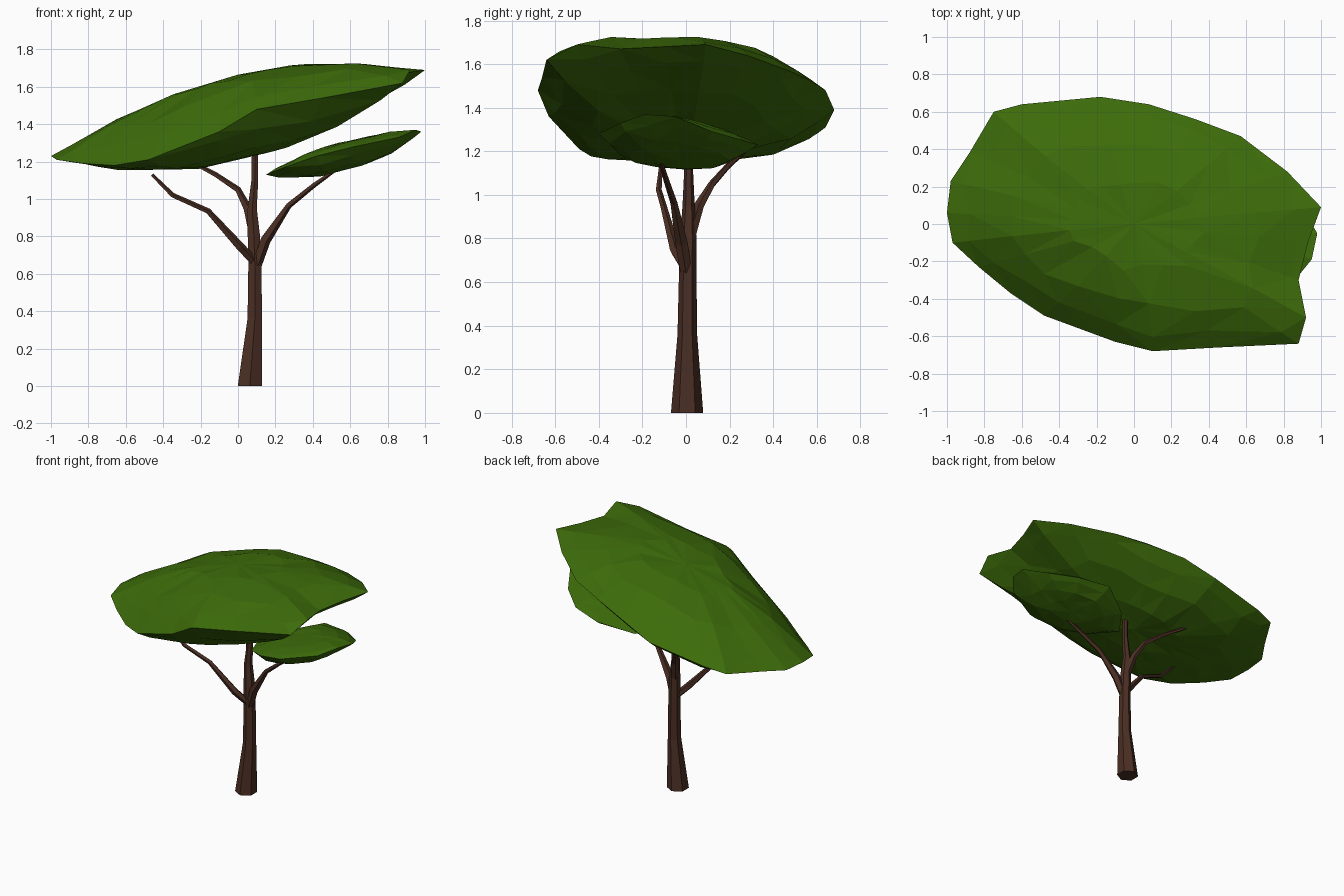
import bpy, bmesh, math, random
from mathutils import Vector

if "Cube" in bpy.data.objects:
    bpy.data.objects.remove(bpy.data.objects["Cube"])

random.seed(7)


def material(name, rgb):
    m = bpy.data.materials.new(name)
    m.diffuse_color = (*rgb, 1)
    m.use_nodes = True
    m.node_tree.nodes["Principled BSDF"].inputs["Base Color"].default_value = m.diffuse_color
    return m


LEAF = material("leaf_green", (0.046, 0.148, 0.003))
BARK = material("bark_brown", (0.07, 0.028, 0.017))


def finish(bm, name, mat):
    bmesh.ops.recalc_face_normals(bm, faces=bm.faces[:])
    me = bpy.data.meshes.new(name)
    bm.to_mesh(me)
    bm.free()
    me.materials.append(mat)
    ob = bpy.data.objects.new(name, me)
    bpy.context.collection.objects.link(ob)
    return ob


def bridge(bm, a, b):
    n = len(a)
    for i in range(n):
        j = (i + 1) % n
        bm.faces.new((a[i], a[j], b[j], b[i]))


def foliage(name, rim, centre, slope, up, down, jitter, power):
    """Faceted pad: a rim outline domed upward and downward off a tilted plane."""
    bm = bmesh.new()
    c = Vector(centre)
    rim = [Vector(p) for p in rim]
    n = len(rim)
    edge = [bm.verts.new(p) for p in rim]
    for bulge in (up, -down):
        last = edge
        for s in (0.9, 0.68, 0.36):
            ring = []
            for i, p in enumerate(rim):
                # inner rings follow a smoothed outline
                soft = (rim[i - 1] + 2 * p + rim[(i + 1) % n]) / 4
                d = p.lerp(soft, (1 - s) * 2 if s > 0.5 else 1) - c
                k = s + random.uniform(-jitter, jitter)
                w = d.y ** 2 / (d.x ** 2 + d.y ** 2)
                # steeper sides towards the front and back, most of all front underside
                e = power + w * (3 if bulge < 0 and d.y < 0 else 1.2)
                z = (c.z + slope * d.x * k + (d.z - slope * d.x) * k ** 3
                     + bulge * (1 - k ** e) + random.uniform(-0.15, 0.15) * jitter)
                ring.append(bm.verts.new((c.x + d.x * k, c.y + d.y * k, z)))
            bridge(bm, last, ring)
            last = ring
        tip = bm.verts.new(c + Vector((0, 0, bulge)))
        for i in range(n):
            bm.faces.new((last[i], last[(i + 1) % n], tip))
    bmesh.ops.triangulate(bm, faces=bm.faces[:])
    return finish(bm, name, LEAF)


def limb(name, path, sides, phase=0):
    """Tapered faceted tube through (x, y, z, radius) points."""
    bm = bmesh.new()
    pts = [Vector(p[:3]) for p in path]
    rings = []
    for i, p in enumerate(pts):
        d = (pts[min(i + 1, len(pts) - 1)] - pts[max(i - 1, 0)]).normalized()
        if i == 0 and p.z < 0.01:
            d = Vector((0, 0, 1))
        u = Vector((0, 1, 0)).cross(d).normalized()
        v = d.cross(u)
        r = path[i][3]
        rings.append([bm.verts.new(p + r * (math.cos(t) * u + math.sin(t) * v))
                      for t in (phase + 2 * math.pi * k / sides for k in range(sides))])
    for a, b in zip(rings, rings[1:]):
        bridge(bm, a, b)
    bm.faces.new(rings[0])
    bm.faces.new(rings[-1])
    return finish(bm, name, BARK)


# Large tilted canopy
foliage("main_canopy", [
    (-1, .06, 1.23), (-.97, -.10, 1.21), (-.83, -.23, 1.19), (-.66, -.37, 1.18),
    (-.48, -.49, 1.21), (-.10, -.63, 1.36), (.10, -.68, 1.48), (.45, -.66, 1.54),
    (.88, -.64, 1.62), (.92, -.50, 1.69), (.88, -.30, 1.67), (.93, -.10, 1.68),
    (1, .09, 1.69), (.82, .28, 1.64), (.57, .47, 1.57), (.33, .56, 1.53),
    (.08, .64, 1.48), (-.18, .68, 1.39), (-.60, .64, 1.31), (-.75, .60, 1.28),
    (-.88, .38, 1.25), (-.98, .23, 1.23)],
    (0, 0, 1.45), 0.235, 0.215, 0.24, 0.05, 2)

# Small lower canopy
foliage("lower_canopy", [
    (.15, .02, 1.13), (.25, -.20, 1.17), (.42, -.34, 1.23), (.62, -.40, 1.28),
    (.86, -.30, 1.33), (.95, -.19, 1.37), (.98, -.05, 1.36), (.88, .12, 1.29),
    (.72, .26, 1.25), (.50, .33, 1.23), (.28, .20, 1.15)],
    (.56, -.02, 1.235), 0.26, 0.068, 0.082, 0.03, 3)

# Trunk, flared at the base
limb("trunk", [
    (.063, .005, 0, .074), (.09, .006, .36, .045), (.09, .008, .65, .040),
    (.085, .01, .80, .038), (.076, .012, .95, .028), (.09, .012, 1.10, .021),
    (.09, .01, 1.42, .016)], 6, math.pi / 6)

# Branches
limb("left_branch", [
    (.09, 0, .66, .024), (.01, -.05, .745, .025), (-.16, -.10, .935, .016),
    (-.35, -.125, 1.02, .014), (-.46, -.115, 1.13, .009)], 5)
limb("right_branch", [
    (.10, 0, .65, .028), (.145, -.02, .78, .030), (.27, -.055, .965, .017),
    (.40, -.09, 1.07, .014), (.54, -.12, 1.17, .009)], 5)
limb("back_branch", [
    (.08, .02, .82, .028), (.05, .06, .95, .024), (0, .12, 1.05, .017),
    (-.12, .19, 1.13, .014), (-.27, .28, 1.21, .010)], 5)
